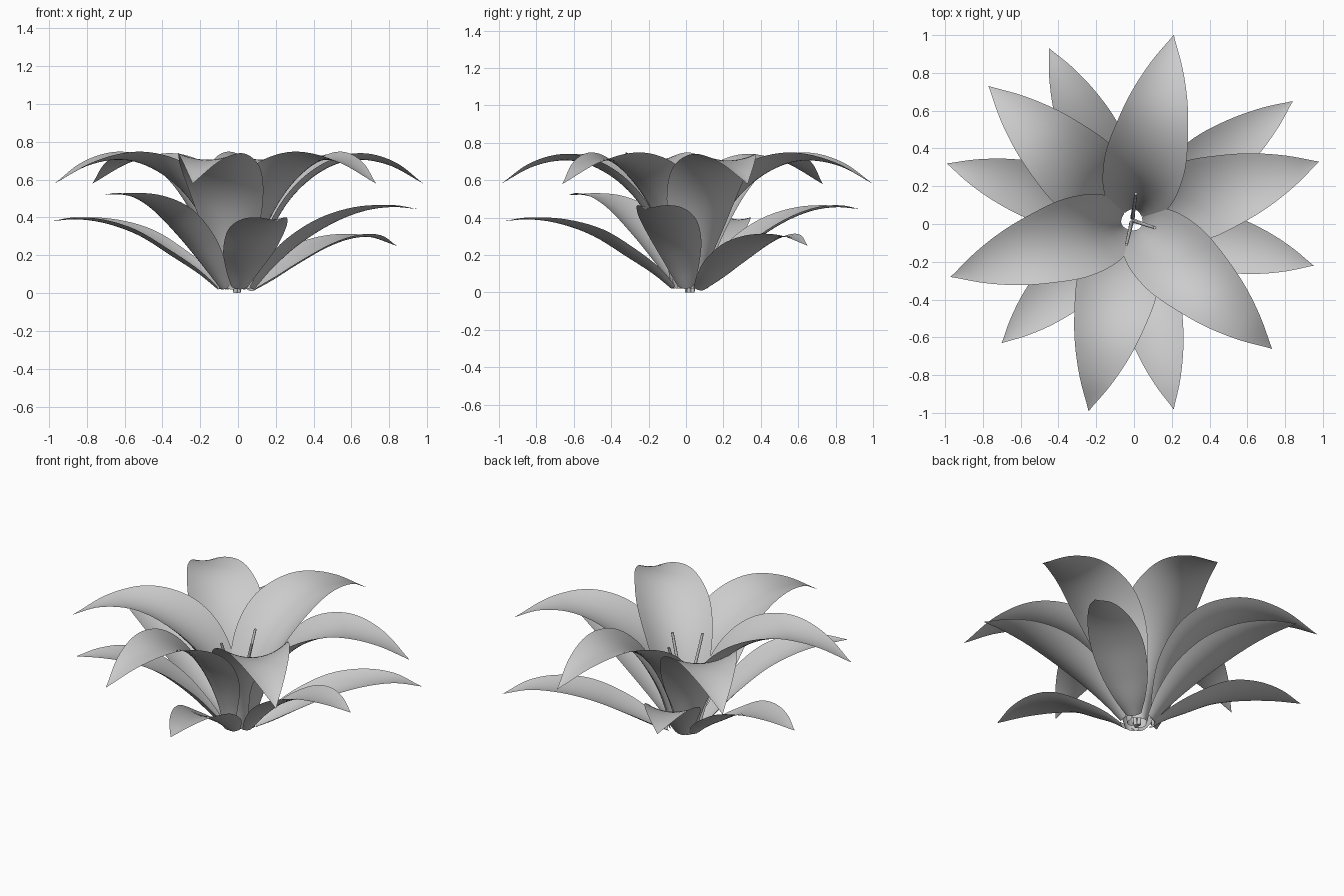
import bpy
import math
from mathutils import Vector

if "Cube" in bpy.data.objects:
    bpy.data.objects.remove(bpy.data.objects["Cube"], do_unlink=True)

GREY = (0.6, 0.6, 0.6, 1)
mat = bpy.data.materials.new("plain grey")
mat.use_nodes = True
mat.diffuse_color = GREY
mat.node_tree.nodes["Principled BSDF"].inputs["Base Color"].default_value = GREY

CENTRE = Vector((-0.01, 0.02, 0))


def spline(points, steps):
    """Smooth curve through the points (Catmull-Rom)."""
    pts = [Vector(p) for p in points]
    pts = [2 * pts[0] - pts[1]] + pts + [2 * pts[-1] - pts[-2]]
    out = []
    for a, b, c, d in zip(pts, pts[1:], pts[2:], pts[3:]):
        for i in range(steps):
            t = i / steps
            out.append(b + 0.5 * t * (c - a + t * (2 * a - 5 * b + 4 * c - d
                                                  + t * (3 * (b - c) + d - a))))
    return out + [pts[-2]]


def add_mesh(name, verts, faces):
    mesh = bpy.data.meshes.new(name)
    mesh.from_pydata(verts, [], faces)
    mesh.validate()
    mesh.materials.append(mat)
    mesh.shade_smooth()
    obj = bpy.data.objects.new(name, mesh)
    bpy.context.collection.objects.link(obj)
    return obj


def petal(name, tip, profile, cup_base, cup_tip, push=0.0, columns=12):
    """Cupped sheet; profile holds (distance out, height, half width)."""
    out = Vector((tip[0], tip[1], 0)) - CENTRE
    reach = out.length / profile[-1][0]
    out.normalize()
    side = Vector((-out.y, out.x, 0))
    up = Vector((0, 0, 1))
    rows = spline([(r * reach + push * (1 - r), z, w) for r, z, w in profile], 5)
    verts, faces = [], []
    for i, (r, z, w) in enumerate(rows):
        before, after = rows[max(i - 1, 0)], rows[min(i + 1, len(rows) - 1)]
        run, rise = after[0] - before[0], after[1] - before[1]
        normal = (up * run - out * rise).normalized()
        cup = cup_base + (cup_tip - cup_base) * i / (len(rows) - 1)
        w = max(w, 0.001)
        for j in range(columns + 1):
            u = 2 * j / columns - 1
            verts.append(CENTRE + out * r + up * z + side * (u * w)
                         + normal * (cup * w * u * u))
    n = columns + 1
    for i in range(len(rows) - 1):
        for j in range(columns):
            a = i * n + j
            faces.append((a, a + n, a + n + 1, a + 1))
    return add_mesh(name, verts, faces)


# Large petals: three inner and three outer, arching over at the top
PETAL = [(0.06, 0.02, 0.045), (0.09, 0.17, 0.09), (0.15, 0.33, 0.155),
         (0.25, 0.49, 0.20), (0.38, 0.61, 0.215), (0.53, 0.685, 0.19),
         (0.68, 0.705, 0.15), (0.85, 0.67, 0.085), (1.02, 0.58, 0)]
INNER = [(0.21, 1.0), (0.73, -0.66), (-0.97, -0.28)]
OUTER = [(-0.77, 0.73), (0.98, 0.33), (-0.24, -0.99)]
for i in range(3):
    petal(f"inner_petal_{i + 1}", INNER[i], PETAL, 0.65, 0.1)
    petal(f"outer_petal_{i + 1}", OUTER[i], PETAL, 0.5, 0.1, push=0.04)

# Lower leaves: shared outline, four different arches
REACH = (0.08, 0.18, 0.32, 0.5, 0.68, 0.85, 1.0)
WIDTH = (0.045, 0.095, 0.14, 0.155, 0.125, 0.07, 0)
STEEP = (0.02, 0.13, 0.27, 0.41, 0.49, 0.52, 0.52)
HIGH = (0.02, 0.13, 0.25, 0.36, 0.43, 0.455, 0.445)
MIDDLE = (0.02, 0.10, 0.19, 0.30, 0.365, 0.39, 0.38)
LOW = (0.01, 0.06, 0.14, 0.23, 0.285, 0.295, 0.25)
LEAVES = [((-0.70, -0.63), STEEP), ((0.95, -0.22), HIGH), ((-0.45, 0.93), HIGH),
          ((-0.99, 0.32), MIDDLE), ((0.21, -0.98), MIDDLE), ((0.84, 0.65), LOW)]
for i, (tip, heights) in enumerate(LEAVES):
    petal(f"leaf_{i + 1}", tip, list(zip(REACH, heights, WIDTH)), 0.4, 0.1, push=0.02)

# Stamens: slim tapered stalks leaning outward from the middle
for i, (x, y, top) in enumerate([(0.11, -0.02, 0.58), (-0.04, -0.11, 0.58), (0.01, 0.16, 0.58)]):
    end = Vector((x, y, top))
    lean = Vector((x, y, 0)) - CENTRE
    path = spline([CENTRE + lean * 0.1, CENTRE + lean * 0.35 + Vector((0, 0, top / 2)), end], 5)
    sides, verts, faces = 8, [], []
    for k, p in enumerate(path):
        radius = 0.012 - 0.004 * k / (len(path) - 1)
        for s in range(sides):
            a = math.tau * s / sides
            verts.append(p + Vector((math.cos(a), math.sin(a), 0)) * radius)
    for k in range(len(path) - 1):
        for s in range(sides):
            a, b = k * sides + s, k * sides + (s + 1) % sides
            faces.append((a, b, b + sides, a + sides))
    faces.append(tuple(reversed(range(sides))))
    faces.append(tuple(range(len(verts) - sides, len(verts))))
    stamen = add_mesh(f"stamen_{i + 1}", verts, faces)
    for f in stamen.data.polygons[-2:]:
        f.use_smooth = False
